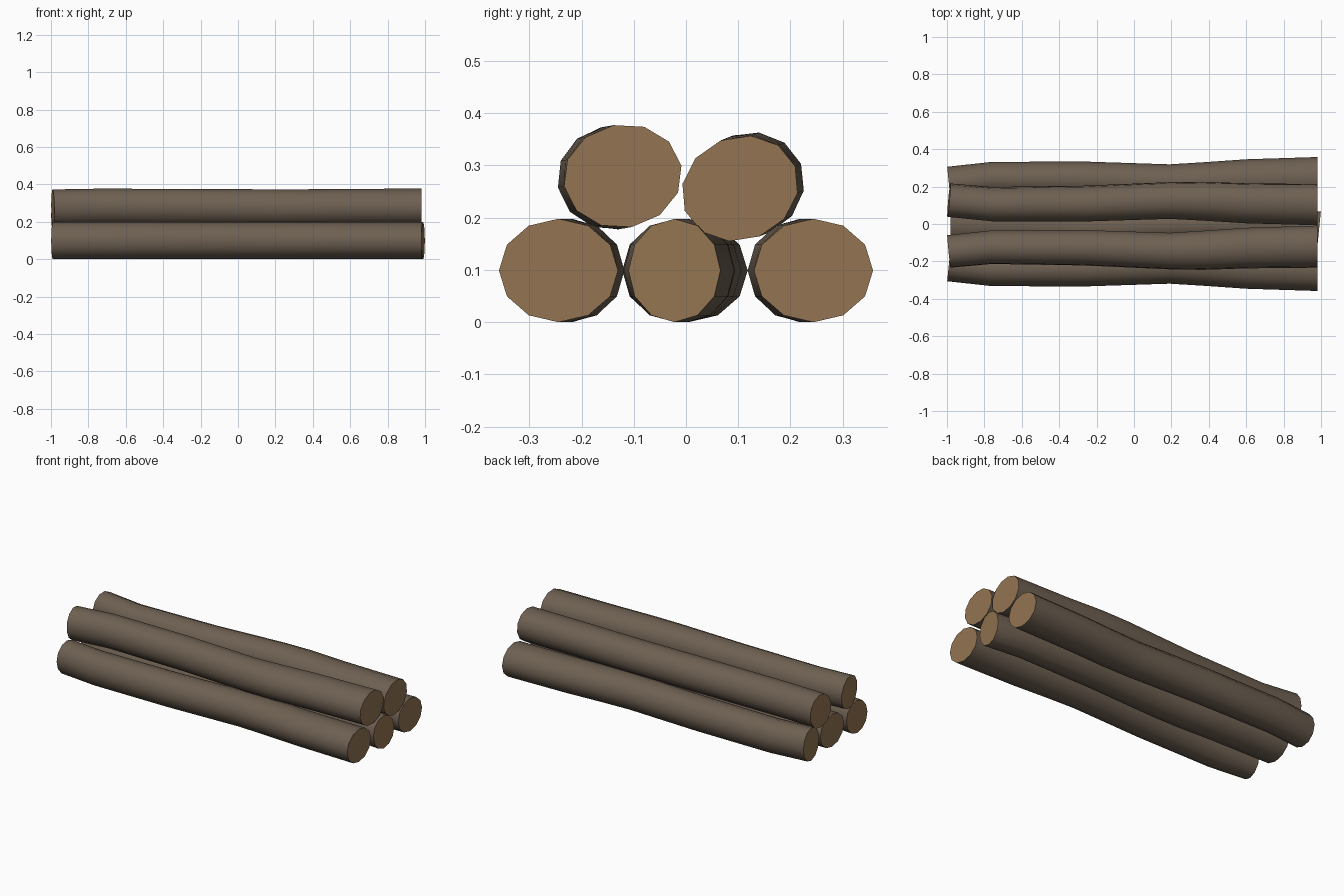
import bpy, bmesh, math

if "Cube" in bpy.data.objects:
    bpy.data.objects.remove(bpy.data.objects["Cube"])

SIDES = 12
HALF_HEIGHT = 0.099
# stations along a log: x, sideways bend, half width
STATIONS = [(-0.99, -0.022, 0.088), (-0.76, 0.001, 0.091), (-0.27, -0.002, 0.096),
            (0.19, -0.020, 0.099), (0.37, -0.016, 0.106), (0.60, -0.004, 0.110),
            (0.98, 0.004, 0.114)]


def material(name, rgb):
    m = bpy.data.materials.new(name)
    m.diffuse_color = (*rgb, 1.0)
    m.use_nodes = True
    m.node_tree.nodes["Principled BSDF"].inputs["Base Color"].default_value = m.diffuse_color
    return m


bark = material("bark brown", (0.156, 0.117, 0.084))
wood = material("cut wood tan", (0.292, 0.175, 0.083))


def make_log(name, y, z, flip_x=1, flip_y=1, roll=0.0):
    bm = bmesh.new()
    c, s = math.cos(math.radians(roll)), math.sin(math.radians(roll))
    rings = []
    for i, (x, bend, width) in enumerate(STATIONS):
        slant = -0.1 if i == 0 else 0.0      # the thin end is cut at a slant
        ring = []
        for k in range(SIDES):
            a = 2 * math.pi * k / SIDES
            dy = width * math.cos(a)
            v = flip_y * (bend + dy)
            w = HALF_HEIGHT * math.sin(a)
            ring.append(bm.verts.new((flip_x * (x + slant * dy),
                                      y + v * c - w * s, z + v * s + w * c)))
        rings.append(ring)
    # bark skin
    for r0, r1 in zip(rings, rings[1:]):
        for k in range(SIDES):
            j = (k + 1) % SIDES
            bm.faces.new((r0[k], r0[j], r1[j], r1[k])).smooth = True
    # sawn ends
    for ring in (rings[0], rings[-1]):
        bm.faces.new(ring).material_index = 1
    bmesh.ops.recalc_face_normals(bm, faces=bm.faces)
    # keep the rims of the sawn ends sharp
    for e in bm.edges:
        if any(f.material_index == 1 for f in e.link_faces):
            e.smooth = False
    me = bpy.data.meshes.new(name)
    bm.to_mesh(me)
    bm.free()
    me.materials.append(bark)
    me.materials.append(wood)
    ob = bpy.data.objects.new(name, me)
    bpy.context.collection.objects.link(ob)


# bottom row
make_log("bottom_log_back", 0.24, HALF_HEIGHT)
make_log("bottom_log_middle", 0.0, HALF_HEIGHT, flip_x=-1)
make_log("bottom_log_front", -0.24, HALF_HEIGHT, flip_y=-1)
# top row
make_log("top_log_back", 0.107, 0.2575, flip_y=-1, roll=22)
make_log("top_log_front", -0.125, 0.279, roll=10)
